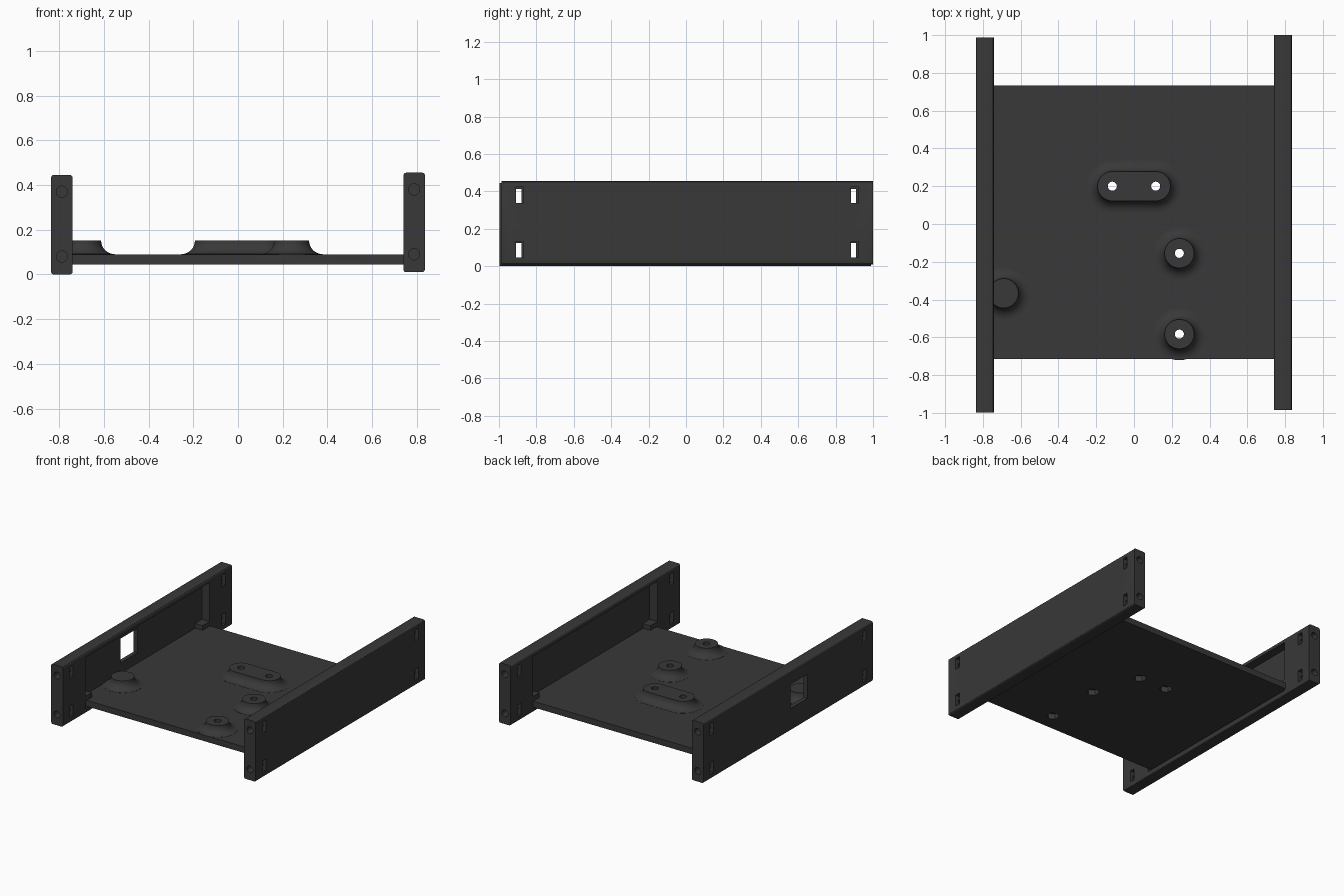
import bpy, bmesh, math

if "Cube" in bpy.data.objects:
    bpy.data.objects.remove(bpy.data.objects["Cube"])

dark = bpy.data.materials.new("dark_plastic")
dark.diffuse_color = (0.04, 0.04, 0.04, 1)
dark.use_nodes = True
dark.node_tree.nodes["Principled BSDF"].inputs["Base Color"].default_value = dark.diffuse_color


def finish(bm, name):
    bmesh.ops.recalc_face_normals(bm, faces=bm.faces)
    me = bpy.data.meshes.new(name)
    bm.to_mesh(me)
    bm.free()
    ob = bpy.data.objects.new(name, me)
    bpy.context.collection.objects.link(ob)
    me.materials.append(dark)
    return ob


def box(name, x, y, z, bevel=0):
    bm = bmesh.new()
    bmesh.ops.create_cube(bm, size=1)
    for v in bm.verts:
        v.co = [a + (b - a) * (c + 0.5) for (a, b), c in zip((x, y, z), v.co)]
    if bevel:  # round only the long edges running along y
        long_edges = [e for e in bm.edges
                      if abs(e.verts[0].co.y - e.verts[1].co.y) > 0.01]
        bmesh.ops.bevel(bm, geom=long_edges, offset=bevel, segments=3,
                        profile=0.5, affect='EDGES')
    return finish(bm, name)


def loft(name, cx, cy, half, profile, n=48):
    """Stack round (half=0) or stadium outlines of (radius, z)."""
    bm = bmesh.new()
    rings = []
    for r, z in profile:
        ring = []
        for i in range(n):
            a = 2 * math.pi * (i + 0.5) / n
            side = half if math.cos(a) > 0 else -half
            ring.append(bm.verts.new((cx + side + r * math.cos(a),
                                      cy + r * math.sin(a), z)))
        rings.append(ring)
    for lo, hi in zip(rings, rings[1:]):
        for i in range(n):
            j = (i + 1) % n
            bm.faces.new((lo[i], lo[j], hi[j], hi[i]))
    bm.faces.new(rings[0])
    bm.faces.new(rings[-1])
    return finish(bm, name)


def combine(ob, tool, op):
    mod = ob.modifiers.new(op, 'BOOLEAN')
    mod.object, mod.operation, mod.solver = tool, op, 'EXACT'
    bpy.context.view_layer.objects.active = ob
    bpy.ops.object.modifier_apply(modifier=mod.name)
    bpy.data.objects.remove(tool)


def smooth(ob):
    bpy.ops.object.select_all(action='DESELECT')
    ob.select_set(True)
    bpy.context.view_layer.objects.active = ob
    bpy.ops.object.shade_smooth_by_angle(angle=math.radians(30))


def side_rail(name, s, yc, z0, window=False):
    def sx(a, b):
        return tuple(sorted((s * a, s * b)))

    rail = box(name, sx(0.74, 0.836), (yc - 0.993, yc + 0.993),
               (z0, z0 + 0.445), 0.012)
    # inner pocket between the solid end blocks
    combine(rail, box("pocket", sx(0.70, 0.805), (yc - 0.73, yc + 0.73),
                      (z0 + 0.035, z0 + 0.415)), 'DIFFERENCE')
    for e in (-1, 1):
        # retaining block above each plate corner
        ys = sorted((yc + e * 0.65, yc + e * 0.75))
        combine(rail, box("corner", sx(0.742, 0.82), ys,
                          (0.09, 0.125)), 'UNION')
        for z in (z0 + 0.08, z0 + 0.37):
            # blind screw hole in the rail end
            hole = loft("hole", 0, 0, 0, [(0.025, -0.1), (0.025, 0.1)], 24)
            hole.rotation_euler.x = math.pi / 2
            hole.location = (s * 0.788, yc + e * 0.95, z)
            bpy.context.view_layer.update()
            combine(rail, hole, 'DIFFERENCE')
            # nut slot through the rail side
            y = yc + e * 0.895
            combine(rail, box("slot", sx(0.70, 0.9), (y - 0.02, y + 0.02),
                              (z - 0.043, z + 0.043)), 'DIFFERENCE')
    if window:
        combine(rail, box("window", sx(0.77, 0.9), (-0.23, -0.03),
                          (0.165, 0.345)), 'DIFFERENCE')
    smooth(rail)


side_rail("left_rail", -1, -0.005, 0.0, window=True)
side_rail("right_rail", 1, 0.007, 0.01)

# Base plate with flared mounting bosses
plate = box("base_plate", (-0.802, 0.802), (-0.715, 0.733), (0.045, 0.09))
flare = [(0.138, 0.07)]
for k in range(9):
    a = math.pi / 2 * k / 8
    flare.append((0.138 - 0.06 * math.sin(a), 0.151 - 0.06 * math.cos(a)))
for x, y, half in ((0.24, -0.155, 0), (0.24, -0.583, 0),
                   (-0.69, -0.367, 0), (0, 0.2, 0.115)):
    combine(plate, loft("boss", x, y, half, flare), 'UNION')

# Screw holes with hexagonal nut recesses underneath
for x, y in ((0.24, -0.155), (0.24, -0.583), (-0.115, 0.2), (0.115, 0.2)):
    combine(plate, loft("hole", x, y, 0, [(0.024, 0), (0.024, 0.2)], 24),
            'DIFFERENCE')
    combine(plate, loft("nut", x, y, 0, [(0.045, 0), (0.045, 0.085)], 6),
            'DIFFERENCE')
smooth(plate)
